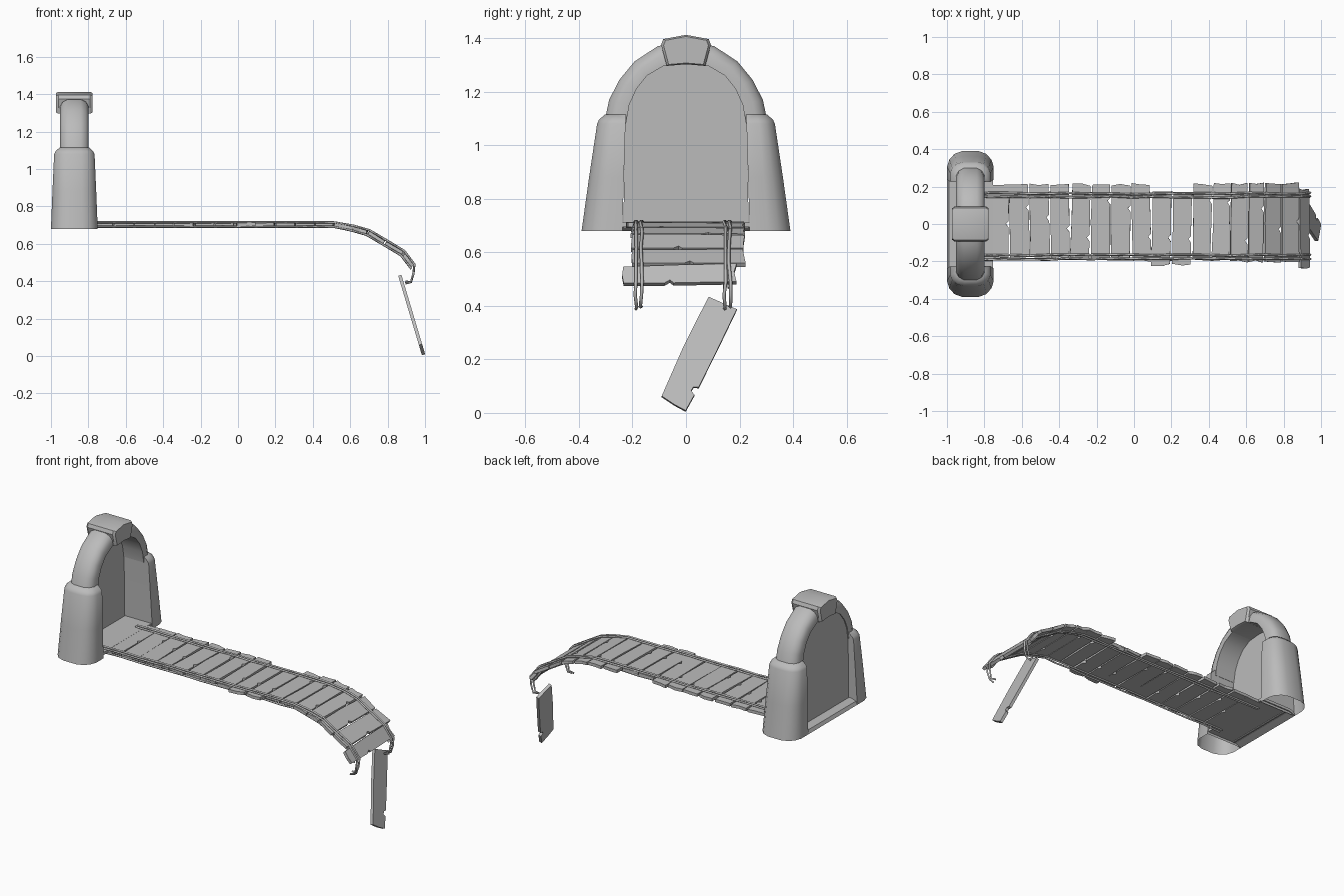
import bpy, bmesh, math, random
from mathutils import Vector, Matrix

random.seed(4)
cube = bpy.data.objects.get("Cube")
if cube:
    bpy.data.objects.remove(cube)

stone = bpy.data.materials.new("plain_grey")
stone.use_nodes = True
GREY = (0.5, 0.5, 0.5, 1)
stone.diffuse_color = GREY
stone.node_tree.nodes["Principled BSDF"].inputs["Base Color"].default_value = GREY

ARCH_X = -0.875


def finish(name, bm, angle=None):
    bmesh.ops.recalc_face_normals(bm, faces=bm.faces)
    mesh = bpy.data.meshes.new(name)
    bm.to_mesh(mesh)
    bm.free()
    mesh.materials.append(stone)
    ob = bpy.data.objects.new(name, mesh)
    bpy.context.collection.objects.link(ob)
    if angle:
        bpy.ops.object.select_all(action='DESELECT')
        ob.select_set(True)
        bpy.context.view_layer.objects.active = ob
        bpy.ops.object.shade_smooth_by_angle(angle=math.radians(angle))
    return ob


def loft(name, rings, caps=(True, True), angle=40):
    bm = bmesh.new()
    loops = [[bm.verts.new(p) for p in ring] for ring in rings]
    n = len(loops[0])
    for a, b in zip(loops, loops[1:]):
        for i in range(n):
            j = (i + 1) % n
            bm.faces.new((a[i], a[j], b[j], b[i]))
    if caps[0]:
        bm.faces.new(loops[0])
    if caps[1]:
        bm.faces.new(loops[-1])
    return finish(name, bm, angle)


def slab(name, outline, thick, matrix):
    """Extruded outline, centred on its thickness."""
    low = [matrix @ Vector((x, y, -thick / 2)) for x, y in outline]
    high = [matrix @ Vector((x, y, thick / 2)) for x, y in outline]
    return loft(name, [low, high], angle=None)


# Tapered gate pillars, open underneath, with a sloping shoulder
def pillar_ring(z, half, inner, outer, side):
    d = outer - inner
    half_side = [(1, 0), (1, 0.45), (0.9, 0.7), (0.68, 0.9), (0.35, 1)]
    pts = half_side + [(-u, v) for u, v in reversed(half_side)]
    return [(ARCH_X + u * half, side * (inner + v * d), z) for u, v in pts]


for side, label in ((1, "left"), (-1, "right")):
    rows = [(0.68, 0.125, 0.238, 0.39), (0.88, 0.117, 0.232, 0.362),
            (1.08, 0.108, 0.226, 0.332), (1.095, 0.1, 0.225, 0.325),
            (1.115, 0.078, 0.224, 0.302)]
    loft(label + "_pillar", [pillar_ring(*r, side) for r in rows], (False, True))

# Arch ring with a rounded back
half_arch = [(0.224, 0.304, 1.09), (0.212, 0.287, 1.17), (0.185, 0.248, 1.245),
             (0.145, 0.192, 1.313), (0.085, 0.105, 1.37), (0, 0, 1.388)]
inner_z = [1.08, 1.15, 1.21, 1.26, 1.295, 1.305]
section = [(-0.076, 0), (-0.076, 0.5), (-0.062, 0.82), (-0.035, 1),
           (0.035, 1), (0.062, 0.82), (0.076, 0.5), (0.076, 0)]
stations = [(yi, zi, yo, zo) for (yi, yo, zo), zi in zip(half_arch, inner_z)]
stations += [(-a, b, -c, d) for a, b, c, d in reversed(stations[:-1])]
loft("arch_ring", [[(ARCH_X + x, yi + (yo - yi) * t, zi + (zo - zi) * t)
                    for x, t in section] for yi, zi, yo, zo in stations])

# Keystone: curved wedge across the crown
key = [(-0.072, 1.296), (0, 1.302), (0.072, 1.296), (0.093, 1.375),
       (0.085, 1.396), (0, 1.412), (-0.085, 1.396), (-0.093, 1.375)]


def key_ring(x, shrink):
    return [(ARCH_X + x, y * shrink, 1.35 + (z - 1.35) * shrink) for y, z in key]


loft("keystone", [key_ring(-0.098, 0.9), key_ring(-0.085, 1),
                  key_ring(0.085, 1), key_ring(0.098, 0.9)], angle=30)

# Door panel filling the opening near the back
door = [(-0.234, 0.69), (0.234, 0.69)]
door += [(s[0] + math.copysign(0.004, s[0]), s[1] + 0.004) for s in stations]
loft("door_panel", [[(x, y, z) for y, z in door] for x in (-0.945, -0.935)], angle=None)

# Threshold between the pillars
loft("threshold", [[(x, s * 0.245, z) for x, z in
                    ((-1, 0.68), (-0.99, 0.7), (-0.96, 0.712), (-0.755, 0.712), (-0.755, 0.695), (-0.96, 0.695))]
                   for s in (-1, 1)], angle=None)

# Bridge deck course: joints between planks as (x, z)
joints = [(-0.775 + 0.1085 * i, 0.703) for i in range(12)]
joints += [(0.515, 0.702), (0.61, 0.684), (0.695, 0.66), (0.785, 0.607),
           (0.88, 0.55), (0.935, 0.478)]


def jagged(length, y0, y1):
    """Worn plank outline: slightly wavy sides and a chipped corner."""
    h = length / 2 - 0.004
    j = lambda a: random.uniform(-a, a)
    ym = (y0 + y1) / 2
    chip = y0 + random.uniform(0.25, 0.8) * (y1 - y0)
    return [(-h + j(0.004), y0 + j(0.008)), (j(0.01), y0 + j(0.006)),
            (h + j(0.004), y0 + j(0.008)), (h, chip - 0.02), (h - 0.014, chip),
            (h, chip + 0.014), (h + j(0.004), y1 + j(0.008)),
            (j(0.01), y1 + j(0.006)), (-h + j(0.004), y1 + j(0.008)),
            (-h + j(0.003), ym)]


for i, (a, b) in enumerate(zip(joints, joints[1:])):
    y0, y1 = -0.183, 0.212
    if i in (8, 9):
        y0, y1 = -0.22, 0.168
    elif i in (7, 12, 13, 14, 15):
        y0, y1 = -0.2, 0.215
    elif i == len(joints) - 2:
        y0, y1 = -0.238, 0.185
    dx, dz = b[0] - a[0], b[1] - a[1]
    m = (Matrix.Translation(((a[0] + b[0]) / 2, 0, (a[1] + b[1]) / 2))
         @ Matrix.Rotation(-math.atan2(dz, dx) + random.uniform(-0.04, 0.04), 4, 'Y')
         @ Matrix.Rotation(random.uniform(-0.025, 0.025), 4, 'Z'))
    slab("plank_%02d" % (i + 1), jagged(math.hypot(dx, dz), y0, y1), 0.018, m)

# Fallen plank hanging below the broken end, notched along one edge
top, foot = Vector((0.872, 0.137, 0.408)), Vector((0.985, -0.045, 0.03))
along = (foot - top).normalized()
across = Vector((0, 1, 0))
across = (across - along * across.dot(along)).normalized()
frame = Matrix((along, across, along.cross(across))).transposed().to_4x4()
size = (foot - top).length
hanging = [(0, -0.058), (size * 0.5, -0.062), (size - 0.01, -0.055), (size, 0),
           (size + 0.004, 0.05), (size - 0.065, 0.054), (size - 0.075, 0.036),
           (size - 0.092, 0.038), (size - 0.1, 0.056), (size * 0.4, 0.058), (0, 0.058)]
slab("hanging_plank", hanging, 0.018, Matrix.Translation(top) @ frame)


# Paired ropes over and under the deck, with loose hooked ends
def rope(name, y, lift, tail):
    pts = [(x, z + lift) for x, z in [(-0.8, 0.703)] + joints]
    pts = [(x + (lift * 0.7 if x > 0.6 else 0), z) for x, z in pts] + tail
    curve = bpy.data.curves.new(name, 'CURVE')
    curve.dimensions = '3D'
    curve.bevel_depth = 0.0062
    curve.bevel_resolution = 0
    curve.use_fill_caps = True
    line = curve.splines.new('POLY')
    line.points.add(len(pts) - 1)
    for p, (x, z) in zip(line.points, pts):
        p.co = (x, y + random.uniform(-0.004, 0.004), z, 1)
    curve.materials.append(stone)
    ob = bpy.data.objects.new(name, curve)
    bpy.context.collection.objects.link(ob)


for side, ys in (("left", (0.145, 0.163)), ("right", (-0.187, -0.167))):
    for n, y in enumerate(ys):
        end = [(0.938, 0.44), (0.925, 0.395), (0.895, 0.388 + 0.01 * n)]
        rope("%s_top_rope_%d" % (side, n + 1), y, 0.012, end)
        rope("%s_under_rope_%d" % (side, n + 1), y, -0.012, [])
